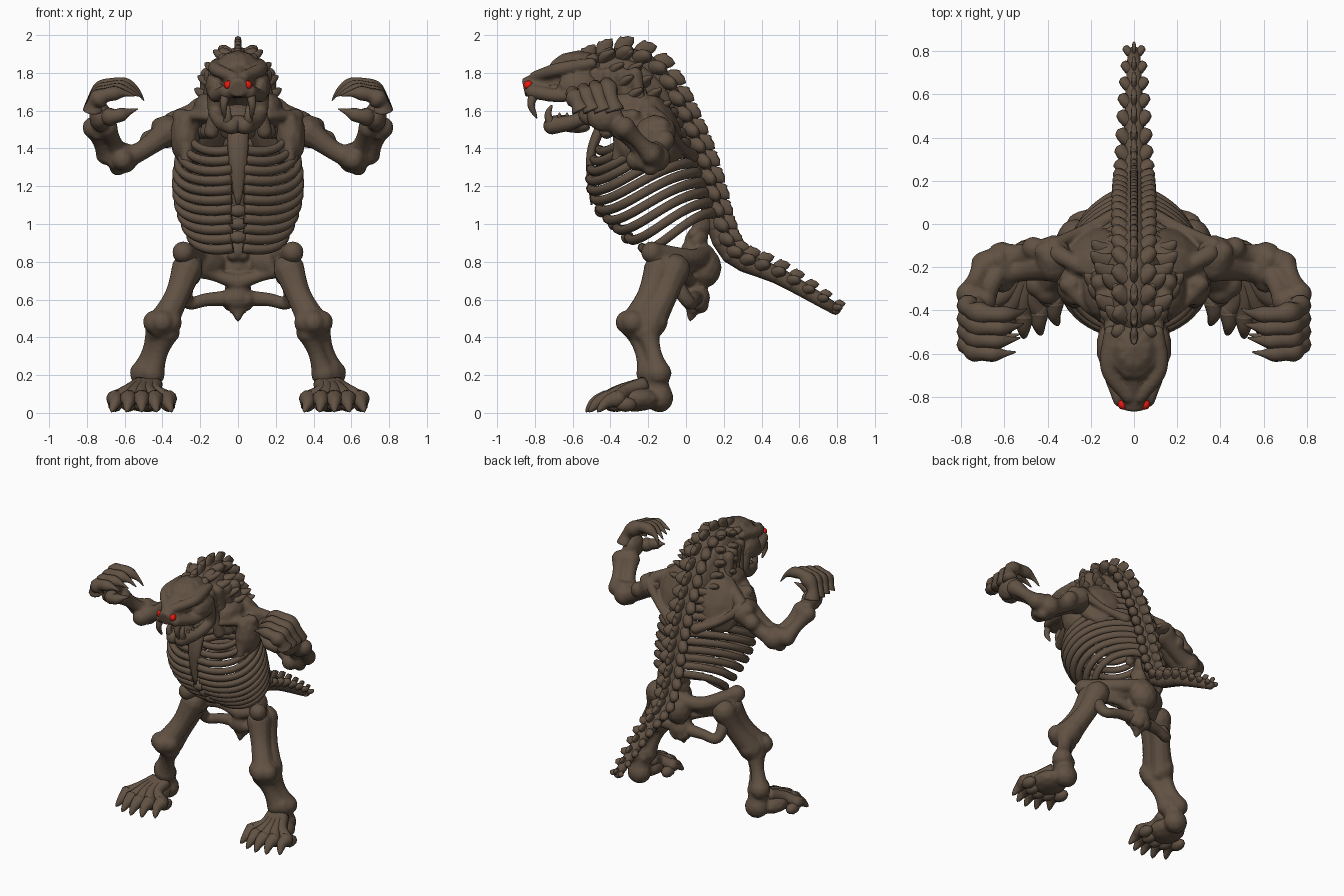
import bpy, bmesh, math, random
from mathutils import Vector, Matrix, Euler

old = bpy.data.objects.get("Cube")
if old:
    bpy.data.objects.remove(old, do_unlink=True)
random.seed(4)
FINE = .011


def V(x, y, z):
    return Vector((x, y, z))


def material(name, rgb):
    mat = bpy.data.materials.new(name)
    mat.use_nodes = True
    mat.diffuse_color = (*rgb, 1)
    shader = next(n for n in mat.node_tree.nodes if n.type == 'BSDF_PRINCIPLED')
    shader.inputs["Base Color"].default_value = (*rgb, 1)
    return mat


BROWN = material("brown bone", (.12, .083, .056))
RED = material("glowing red", (.8, .01, .005))


def path(points, steps):
    """Smooth curve passing through the points."""
    first, last = points[0] * 2 - points[1], points[-1] * 2 - points[-2]
    p, out = [first, *points, last], []
    for a, b, c, d in zip(p, p[1:], p[2:], p[3:]):
        for k in range(steps):
            t = k / steps
            cubic = (b * 3 - a - c * 3 + d) * t + a * 2 - b * 5 + c * 4 - d
            out.append(b + ((c - a) + cubic * t) * t / 2)
    return out + [points[-1]]


def evenly(points, gap):
    """Curve points spaced by a fixed gap."""
    out = [points[0]]
    for point in path(points, 50):
        if (point - out[-1]).length >= gap:
            out.append(point)
    return out


# Radius rules along a tube, from its start (f = 0) to its end (f = 1)
def shaft(r, waist=.4):
    return lambda f: r * (1 - waist * math.sin(math.pi * f))


def claw(r):
    return lambda f: r * (1 - f) ** .6 + .003


def digit(r):
    return lambda f: r * min(1, 2.2 * (1 - f)) * (1 + .17 * math.cos(f * 18)) + .003


def tube(bm, points, radius, flat=1, ref=V(.3, .8, .5), segs=10, steps=6):
    centres = path(points, steps)
    side, rings, end = ref, [], len(centres) - 1
    for i, centre in enumerate(centres):
        along = (centres[min(i + 1, end)] - centres[max(i - 1, 0)]).normalized()
        side = (side - along * side.dot(along)).normalized()
        up, r = along.cross(side), radius(i / end)
        angles = [math.tau * k / segs for k in range(segs)]
        rings.append([bm.verts.new(centre + side * r * math.cos(a) + up * r * flat * math.sin(a))
                      for a in angles])
    for low, high in zip(rings, rings[1:]):
        for k in range(segs):
            n = (k + 1) % segs
            bm.faces.new((low[k], low[n], high[n], high[k]))
    bm.faces.new(rings[0][::-1])
    bm.faces.new(rings[-1])


def ball(bm, centre, x, y=None, z=None, turn=(0, 0, 0)):
    scale = Matrix.Diagonal((x, y or x, z or x, 1))
    matrix = Matrix.Translation(centre) @ Euler(turn).to_matrix().to_4x4() @ scale
    bmesh.ops.create_icosphere(bm, subdivisions=2, radius=1, matrix=matrix)


def joint(bm, centre, r):
    """Knobbly bone end: a ball with smaller lumps around it."""
    ball(bm, centre, r)
    for _ in range(5):
        way = V(*(random.uniform(-1, 1) for _ in range(3))).normalized()
        ball(bm, centre + way * r * .65, r * .55)


def bone(bm, points, r, waist=.4):
    tube(bm, points, shaft(r, waist))
    for end in (points[0], points[-1]):
        ball(bm, end, r)


def finish(name, bm, mirror=True, voxel=0, mat=BROWN):
    bmesh.ops.recalc_face_normals(bm, faces=bm.faces)
    mesh = bpy.data.meshes.new(name)
    bm.to_mesh(mesh)
    bm.free()
    mesh.materials.append(mat)
    mesh.polygons.foreach_set("use_smooth", [True] * len(mesh.polygons))
    obj = bpy.data.objects.new(name, mesh)
    bpy.context.collection.objects.link(obj)
    if voxel:
        fuse = obj.modifiers.new("fuse", 'REMESH')
        fuse.mode, fuse.voxel_size, fuse.use_smooth_shade = 'VOXEL', voxel, True
        obj.modifiers.new("soften", 'SMOOTH').iterations = 2
    if mirror:
        obj.modifiers.new("mirror", 'MIRROR')


# Spine and tail: each vertebra has a blunt top plate and two side plates
line = [(-.5, 1.83), (-.33, 1.88), (-.16, 1.8), (.01, 1.47), (.1, 1.22), (.16, 1), (.25, .83), (.5, .72), (.84, .52)]
spine = evenly([V(0, y, z) for y, z in line], .086)
size = lambda f: .06 * (1 - .5 * f ** 4)
bm = bmesh.new()
tube(bm, spine, size, steps=1)
for i, c in enumerate(spine):
    last = len(spine) - 1
    r = size(i / last)
    along = (spine[min(i + 1, last)] - spine[max(i - 1, 0)]).normalized()
    out = V(0, -along.z, along.y)
    plate = lambda f: r * (.85 - .3 * f) if f < 1 else .004
    ball(bm, c, r * 1.1, r, r)
    tip = c + out * r * 1.6 + along * r * .4
    tube(bm, [c, c + out * r, tip, tip + out * r * .3], plate, .45, along, steps=2)
    for x in (V(1, 0, 0), V(-1, 0, 0)):
        tip = c + x * r * 1.2 + out * r * .6 + along * r * .4
        tube(bm, [c, c + x * r * .8 + out * r * .3, tip, tip + (x + along) * r * .35], plate, .8, along, steps=2)
finish("spine_and_tail", bm, mirror=False)

# Neck with tendons
bm = bmesh.new()
tube(bm, [V(0, -.5, 1.77), V(0, -.35, 1.77), V(0, -.2, 1.66), V(0, -.1, 1.48)], shaft(.1, -.3))
for k in range(4):
    top = V(.1 + .02 * k, -.48 + .07 * k, 1.79)
    bone(bm, [top, top + V(.02, .03, -.15), top + V(.04, .06, -.3)], .042, .3)
finish("neck", bm, voxel=FINE)

# Two rows of spikes fanning out along each side of the neck
bm = bmesh.new()
for i in range(10):
    f, row = i // 2 / 4, i % 2
    root = V(.07 + .1 * math.sin(f * 1.9) - .03 * row, -.44 + .2 * f + .1 * row, 1.89 - .27 * f)
    tube(bm, [root - V(.07, 0, .04), root + V(.01, .02, 0), root + V(.06, .06, .03)], claw(.055), .7)
finish("neck_spikes", bm)

# Ribs: half hoops sloping down from the spine to the breastbone
bm = bmesh.new()
COUNT = 11
for i in range(COUNT):
    f = i / (COUNT - 1)
    wide = .33 - .3 * (f - .5) ** 2
    rear = V(0, -.04 + .2 * f, 1.58 - .53 * f)
    fore = V(0, -.51 + .28 * ((f - .3) / .7) ** 2, 1.4 - .52 * f)
    hoop = []
    for k in range(13):
        a = math.pi * (.03 + .93 * k / 12)
        p = rear.lerp(fore, ((1 - math.cos(a)) / 2) ** .8)
        hoop.append(p + V(wide * math.sin(a) ** 1.1, 0, .03 * math.sin(a * 2)))
    tube(bm, hoop, shaft(.03, .15), .85, V(0, 0, 1), 8, 2)
finish("ribs", bm)

# Breastbone with cartilage knobs below
bm = bmesh.new()
tube(bm, [V(0, -.4, 1.62), V(0, -.5, 1.38), V(0, -.5, 1.1)], lambda f: .06 - .05 * f ** 3, .5, V(1, 0, 0))
for k in range(3):
    ball(bm, V(0, -.45 + .07 * k, 1.07 - .07 * k), .05, .035, .035)
finish("breastbone", bm, mirror=False)

# Shoulder girdle: blade, its ridges, chest mass and collarbone
shoulder, elbow, wrist, palm = V(.37, -.16, 1.49), V(.61, -.19, 1.35), V(.73, -.34, 1.51), V(.73, -.43, 1.57)
bm = bmesh.new()
ball(bm, V(.19, -.13, 1.5), .16, .08, .2, turn=(.35, 0, -.5))
ball(bm, V(.28, -.28, 1.46), .08, .11, .15)
ball(bm, V(.16, -.3, 1.6), .08, .14, .1)
bone(bm, [V(.07, -.26, 1.74), V(.2, -.22, 1.63), shoulder + V(-.02, .02, .06)], .045, .2)
bone(bm, [shoulder + V(0, .06, .03), V(.24, -.03, 1.42), V(.1, .03, 1.36)], .04)
bone(bm, [V(.03, -.44, 1.53), V(.17, -.42, 1.57), V(.31, -.28, 1.57)], .04)
bone(bm, [V(.28, -.34, 1.55), V(.27, -.36, 1.34)], .035, 0)
finish("shoulder", bm, voxel=FINE)

# Arms: upper arm, knobbly elbow, paired forearm bones and palm
bm = bmesh.new()
joint(bm, shoulder, .09)
joint(bm, elbow, .085)
ball(bm, elbow + V(.06, .01, .02), .065)
ball(bm, elbow + V(0, -.07, -.01), .06)
ball(bm, shoulder.lerp(elbow, .4) + V(0, .06, .01), .055)
for side in (-1, 1):
    apart = V(.035, .015, 0) * side
    across = V(0, .035, 0) * side
    bone(bm, [shoulder + across, shoulder.lerp(elbow, .6) + across - V(0, 0, .02), elbow + across], .075, .3)
    bone(bm, [elbow + V(.05, -.01, .02) + apart, wrist + apart], .06, .3)
ball(bm, palm, .06, .1, .085)
joint(bm, wrist, .06)
finish("arm", bm, voxel=FINE)

# Hands: four fingers of shrinking reach curling over into claws, and a thumb
bm = bmesh.new()
for i in range(4):
    curl, grow = 2.9 - .2 * i, 1 - .12 * i
    arc = [curl * k / 6 - .1 for k in range(7)]
    centre = palm + V(-.1, .05 - .06 * i, .04)
    tube(bm, [centre + V(.14 * math.cos(a), -.04 * math.sin(a), .13 * grow * math.sin(a)) for a in arc],
         digit(.042))
tube(bm, [palm, palm + V(-.08, -.1, 0), palm + V(-.2, -.08, .04)], digit(.04))
finish("hand", bm)

# Pelvis: hip crests with flared plates, sockets, sacrum and lower ring
hip, knee, ankle = V(.27, -.1, .76), V(.4, -.23, .47), V(.48, -.17, .21)
sacrum, pubis, crest = V(0, .1, .77), V(0, .05, .61), V(.29, -.18, .85)
bm = bmesh.new()
ball(bm, sacrum, .1, .09, .11)
joint(bm, pubis, .08)
joint(bm, hip, .08)
ball(bm, V(.17, -.02, .79), .13, .045, .07, turn=(0, 0, -.6))
bone(bm, [sacrum + V(0, 0, .07), V(.16, .03, .82), crest], .055, .1)
bone(bm, [hip, crest], .06, .2)
bone(bm, [hip, V(.14, -.01, .73), V(0, .02, .69)], .05)
bone(bm, [hip, V(.27, .01, .59), V(.16, .04, .6), pubis], .05, .3)
tube(bm, [pubis, pubis - V(0, .03, .13)], claw(.05))
for k in range(3):
    joint(bm, V(0, .03 + .03 * k, .86 + .07 * k), .06)
finish("pelvis", bm, voxel=FINE)

# Legs: thigh, knobbly knee, paired shin bones and foot body
bm = bmesh.new()
for side in (-1, 1):
    apart = V(0, .04, 0) * side
    bone(bm, [hip + apart, hip.lerp(knee, .5) + apart + V(-.01, .01, 0), knee + apart], .085, .2)
    apart = V(.025, .025, 0) * side
    bone(bm, [knee + apart - V(0, 0, .04), ankle + apart], .07, .35)
joint(bm, knee, .09)
for x, y in ((-.04, -.05), (.04, -.05), (0, .07), (0, -.08)):
    ball(bm, knee + V(x, y, .01), .065)
heel, instep = V(.48, -.14, .08), V(.51, -.27, .075)
bone(bm, [ankle, heel], .075, .1)
ball(bm, heel, .085, .075, .08)
ball(bm, instep, .12, .14, .07)
joint(bm, ankle - V(0, 0, .02), .07)
finish("leg", bm, voxel=FINE)

# Toes with claws, spread like a fan
bm = bmesh.new()
for i in range(5):
    f = i / 2 - 1
    knuckle = instep + V(.14 * f, -.15 + .06 * f * f, 0)
    tube(bm, [ankle + V(.04 * f, -.05, -.06), instep.lerp(knuckle, .5) + V(0, 0, .04), knuckle], shaft(.042, .1))
    ball(bm, knuckle, .045)
    ball(bm, knuckle - V(0, -.04, .03), .04, .06, .04)
    tube(bm, [knuckle, knuckle + V(0, -.06, -.02), knuckle + V(.02 * f, -.11, -.07)], claw(.045))
finish("toes", bm)

# Skull: cranium, snout, upper jaw line and brow
cheek = V(.12, -.52, 1.73)
bm = bmesh.new()
ball(bm, V(0, -.57, 1.8), .135, .17, .12)
tube(bm, [V(0, -.58, 1.78), V(0, -.86, 1.72)], lambda f: .12 - .07 * f)
ball(bm, cheek - V(0, .05, 0), .055, .11, .08)
bone(bm, [V(.06, -.81, 1.7), V(.12, -.65, 1.68), cheek], .04, .1)
bone(bm, [V(.03, -.8, 1.78), V(.12, -.67, 1.82), V(.11, -.5, 1.85)], .03, -.2)
finish("skull", bm, voxel=.01)

# Lower jaw hanging open
chin = V(0, -.71, 1.52)
bm = bmesh.new()
bone(bm, [cheek, V(.12, -.5, 1.6), V(.09, -.6, 1.54), chin + V(.035, 0, 0)], .048, .2)
ball(bm, V(0, -.62, 1.53), .07, .12, .045, turn=(-.2, 0, 0))
finish("jaw", bm, voxel=.01)

# Fangs and rows of small teeth
bm = bmesh.new()
tube(bm, [V(.065, -.8, 1.7), V(.075, -.82, 1.63), V(.07, -.79, 1.56)], claw(.025))
tube(bm, [chin + V(.05, 0, 0), chin + V(.055, -.02, .06), chin + V(.05, 0, .11)], claw(.025))
for i in range(4):
    below = chin + V(.06 + .01 * i, .04 + .04 * i, .01)
    tube(bm, [below, below + V(0, 0, .06)], claw(.016))
finish("teeth", bm)

# Red eyes
bm = bmesh.new()
ball(bm, V(.05, -.835, 1.735), .025)
finish("eyes", bm, mat=RED)
